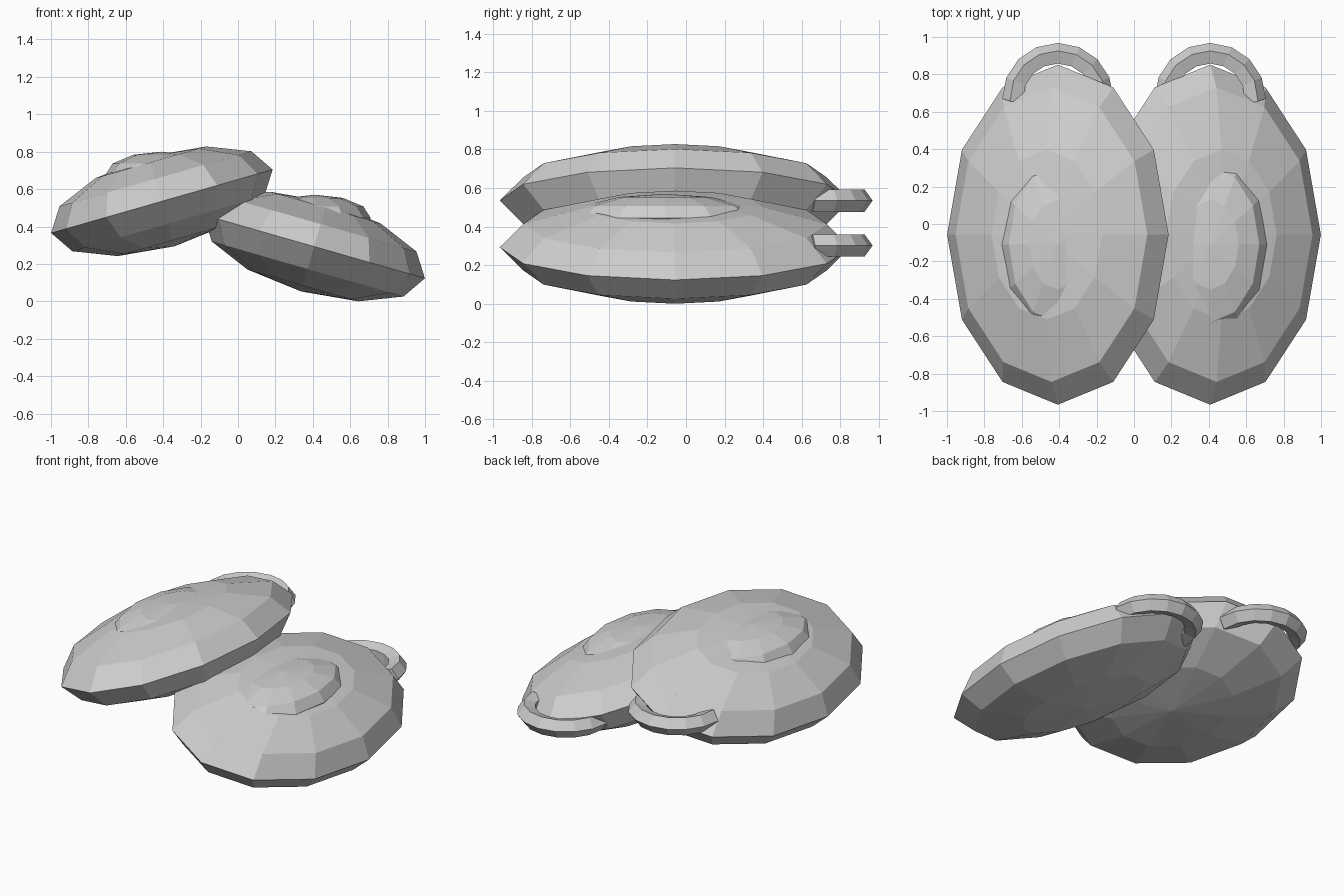
import bpy, bmesh
from math import sin, cos, pi, radians
from mathutils import Matrix, Vector

cube = bpy.data.objects.get("Cube")
if cube:
    bpy.data.objects.remove(cube)

# One plain grey for everything
grey = bpy.data.materials.new("light_grey")
grey.use_nodes = True
color = (0.62, 0.62, 0.62, 1)
grey.diffuse_color = color
grey.node_tree.nodes["Principled BSDF"].inputs["Base Color"].default_value = color


def finish(bm, name):
    bmesh.ops.recalc_face_normals(bm, faces=bm.faces)
    mesh = bpy.data.meshes.new(name)
    bm.to_mesh(mesh)
    bm.free()
    mesh.materials.append(grey)
    obj = bpy.data.objects.new(name, mesh)
    bpy.context.scene.collection.objects.link(obj)
    return obj


def ellipsoid(name, center, radii, tilt=0.0):
    """Faceted ellipsoid, tilted about the front-back axis."""
    bm = bmesh.new()
    bmesh.ops.create_uvsphere(bm, u_segments=12, v_segments=6, radius=1)
    place = (Matrix.Translation(center) @ Matrix.Rotation(tilt, 4, 'Y')
             @ Matrix.Diagonal((*radii, 1)))
    bmesh.ops.transform(bm, matrix=place, verts=bm.verts)
    return finish(bm, name)


def half_ring(name, center, radius, thickness, steps=8, sides=5):
    """Half hoop with a five-sided section and slanted ends."""
    bm = bmesh.new()
    loops = []
    for i in range(steps + 1):
        a = pi * i / steps
        loop = []
        for k in range(sides):
            b = 2 * pi * k / sides
            r = radius + thickness * cos(b)
            slant = 0.3 * (radius + thickness - r) if i in (0, steps) else 0
            p = Vector((r * cos(a), r * sin(a) - slant, thickness * sin(b)))
            loop.append(bm.verts.new(p + Vector(center)))
        loops.append(loop)
    for one, two in zip(loops, loops[1:]):
        for k in range(sides):
            n = (k + 1) % sides
            bm.faces.new((one[k], one[n], two[n], two[k]))
    bm.faces.new(loops[0])
    bm.faces.new(loops[-1])
    return finish(bm, name)


# Two tilted pods, each with a raised cap and a hoop at the back
for side, s, z, cap_z, ring_z in (("right", -1, 0.535, 0.675, 0.535),
                                  ("left", 1, 0.293, 0.445, 0.302)):
    ellipsoid(side + "_pod", (s * 0.407, -0.057, z), (0.616, 0.909, 0.25),
              s * radians(16))
    ellipsoid(side + "_cap", (s * 0.41, -0.11, cap_z), (0.30, 0.48, 0.125))
    half_ring(side + "_hoop", (s * 0.407, 0.67, ring_z), 0.237, 0.061)
